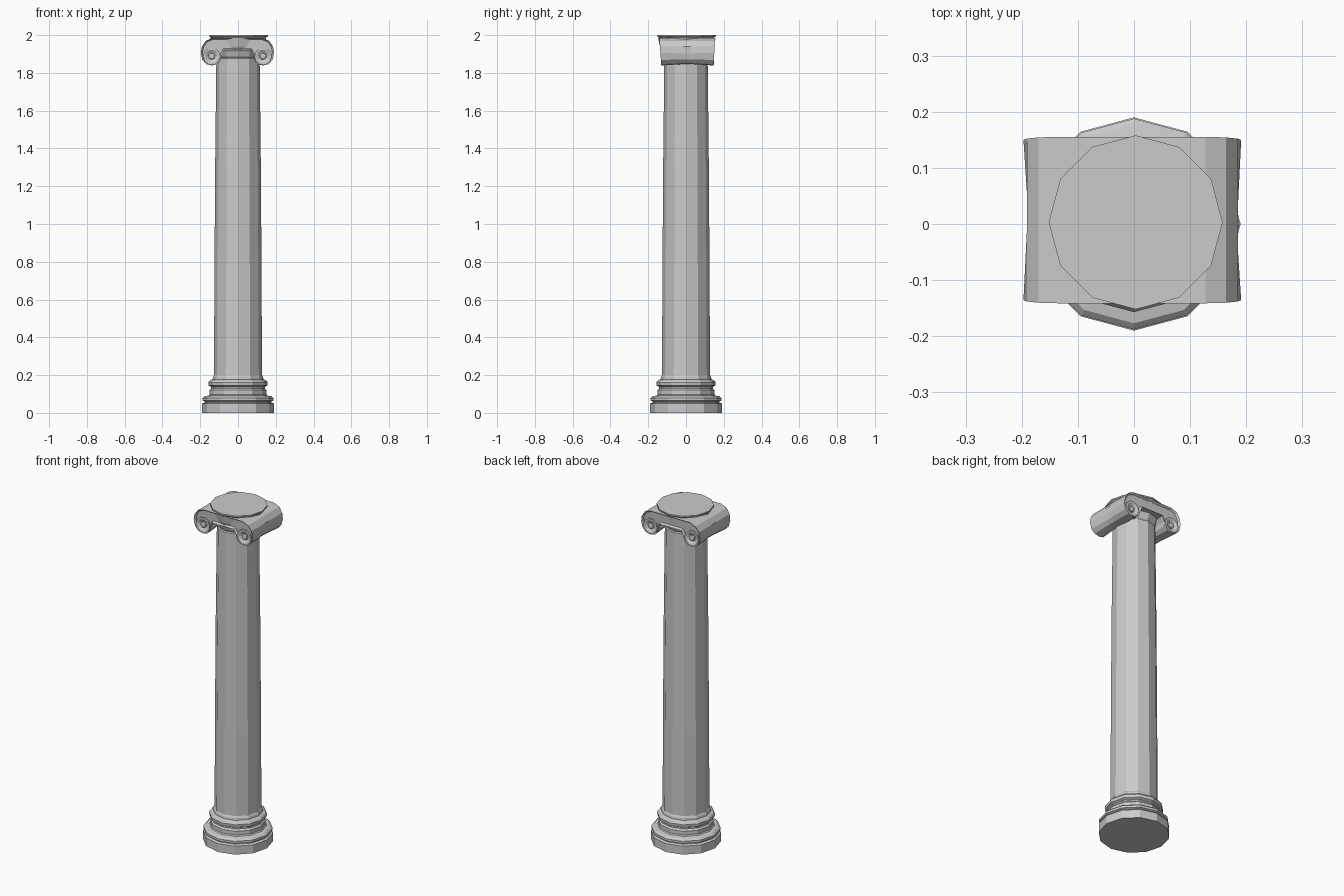
import bpy, bmesh
from math import sin, cos, pi
from mathutils import Matrix

if "Cube" in bpy.data.objects:
    bpy.data.objects.remove(bpy.data.objects["Cube"])


def finish(bm, name):
    bmesh.ops.recalc_face_normals(bm, faces=bm.faces)
    me = bpy.data.meshes.new(name)
    bm.to_mesh(me)
    bm.free()
    ob = bpy.data.objects.new(name, me)
    bpy.context.collection.objects.link(ob)
    return ob


def lathe(name, profile, n=12, matrix=Matrix()):
    """Flat-faced turned solid from (radius, z) points, closed at both ends."""
    bm = bmesh.new()
    rings = [[bm.verts.new((r * cos(2 * pi * i / n), r * sin(2 * pi * i / n), z))
              for i in range(n)] for r, z in profile]
    for a, b in zip(rings, rings[1:]):
        for i in range(n):
            j = (i + 1) % n
            bm.faces.new((a[i], a[j], b[j], b[i]))
    bm.faces.new(rings[0][::-1])
    bm.faces.new(rings[-1])
    bm.transform(matrix)
    return finish(bm, name)


# Base: plinth and two stacked mouldings
lathe("base", [(.19, 0), (.19, .05), (.176, .055), (.176, .06), (.188, .065),
               (.188, .078), (.177, .088), (.155, .092), (.15, .098), (.15, .12),
               (.142, .13), (.142, .138), (.155, .145), (.157, .162), (.15, .172),
               (.135, .178), (.133, .19), (.127, .2)])

# Tapered shaft with a thin collar
lathe("shaft", [(.127, .19), (.125, .7), (.121, 1.3), (.115, 1.85),
                (.115, 1.875), (.108, 1.88), (.108, 1.89)])

# Flaring cushion and thin round slab
lathe("cushion", [(.108, 1.88), (.115, 1.89), (.122, 1.91), (.138, 1.94), (.148, 1.985)])
lathe("top_slab", [(.143, 1.982), (.148, 1.988), (.155, 1.992), (.155, 2.0)],
      matrix=Matrix.Translation((.003, .003, 0)))

# Scroll body: half outline mirrored, swept front to back with a pinched waist
half = [(.06, 1.985), (.13, 1.985), (.167, 1.97), (.188, 1.94), (.194, 1.905),
        (.186, 1.868), (.165, 1.846), (.135, 1.839), (.106, 1.846), (.088, 1.866),
        (.083, 1.893), (.07, 1.92)]
outline = half + [(-x, z) for x, z in reversed(half)]
bm = bmesh.new()
rings = []
for y, pinch in ((-.143, 1), (-.02, .86), (.02, .86), (.143, 1)):
    ring = []
    for x, z in outline:
        side = 1 if x > 0 else -1
        px, pz = x, z
        if abs(x) > .08 and z < 1.93:      # narrow the rolls around their middle
            px = side * (.137 + (abs(x) - .137) * pinch)
            pz = 1.895 + (z - 1.895) * pinch
        flare = 1 + .5 * (z - 1.91) if abs(y) > .1 else 1
        ring.append(bm.verts.new((px - .003, y * flare + .007, pz)))
    rings.append(ring)
n = len(outline)
for a, b in zip(rings, rings[1:]):
    for i in range(n):
        j = (i + 1) % n
        bm.faces.new((a[i], a[j], b[j], b[i]))
ends = [bm.faces.new(rings[0][::-1]), bm.faces.new(rings[-1])]
bmesh.ops.recalc_face_normals(bm, faces=bm.faces)
bmesh.ops.inset_individual(bm, faces=ends, thickness=.009, depth=-.012)
finish(bm, "scroll_body")

# Dished round eyes on the four scroll ends
for sy in (-1, 1):
    for sx in (-1, 1):
        m = (Matrix.Translation((sx * .136 - .003, .007, 1.888))
             @ Matrix.Rotation(-sy * pi / 2, 4, 'X'))
        lathe("scroll_eye", [(.046, .115), (.046, .14), (.036, .14), (.018, .129),
                             (.016, .137), (.008, .14)], 10, m)
